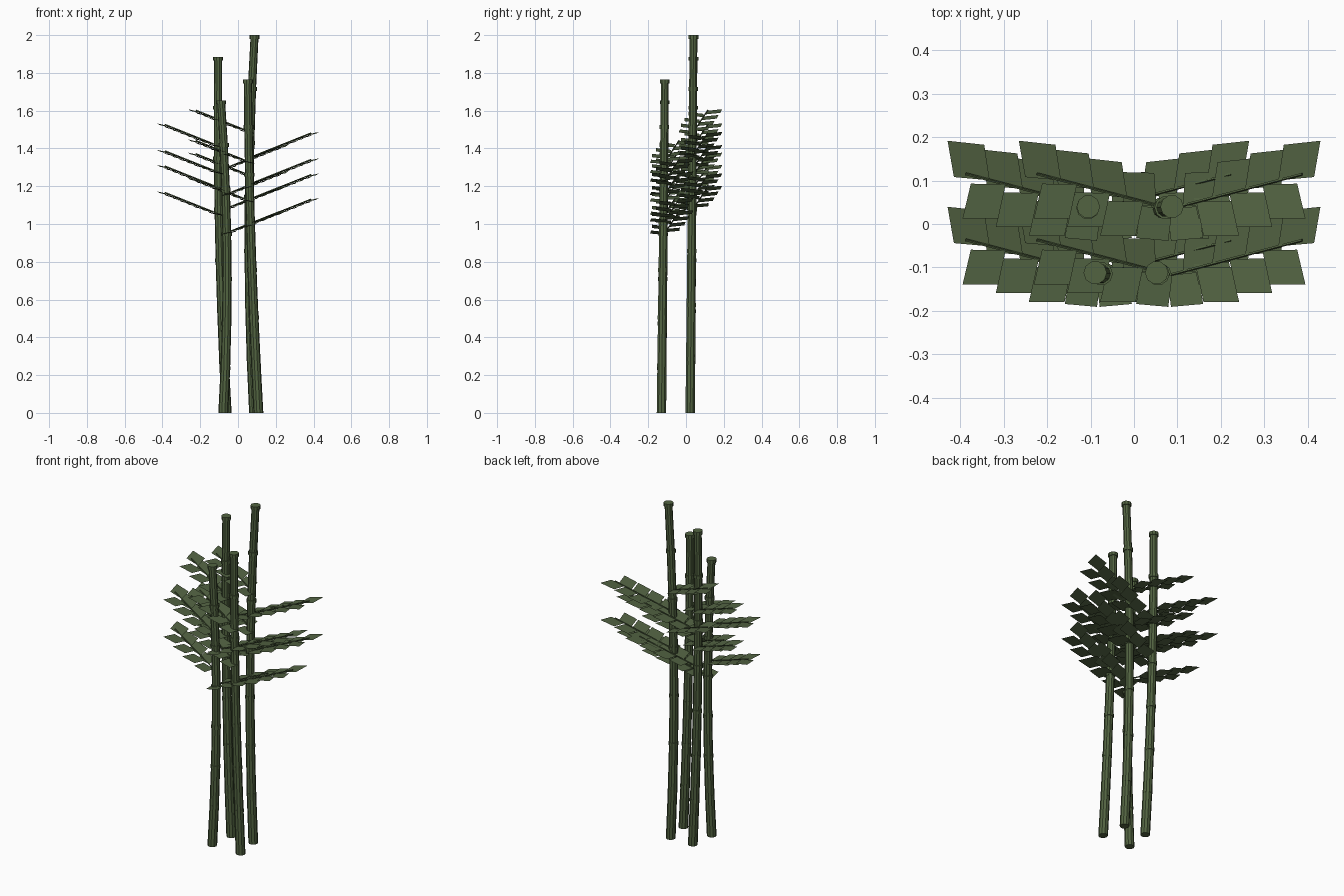
import bpy, bmesh, math
from mathutils import Vector

if "Cube" in bpy.data.objects:
    bpy.data.objects.remove(bpy.data.objects["Cube"])


def material(name, rgb):
    m = bpy.data.materials.new(name)
    m.diffuse_color = (*rgb, 1)
    m.use_nodes = True
    m.node_tree.nodes["Principled BSDF"].inputs["Base Color"].default_value = m.diffuse_color
    return m


STALK = material("stalk green", (0.085, 0.127, 0.053))
LEAF = material("leaf green", (0.085, 0.125, 0.055))


def finish(bm, name, mat):
    me = bpy.data.meshes.new(name)
    bm.to_mesh(me)
    bm.free()
    me.materials.append(mat)
    ob = bpy.data.objects.new(name, me)
    bpy.context.collection.objects.link(ob)
    return ob


def tube(bm, points, radii, sides):
    """Closed tube of horizontal rings along a path."""
    rings = []
    for p, r in zip(points, radii):
        rings.append([bm.verts.new((p[0] + r * math.cos(2 * math.pi * i / sides),
                                    p[1] + r * math.sin(2 * math.pi * i / sides), p[2]))
                      for i in range(sides)])
    for a, b in zip(rings, rings[1:]):
        for i in range(sides):
            j = (i + 1) % sides
            bm.faces.new((a[i], a[j], b[j], b[i]))
    bm.faces.new(rings[0][::-1])
    bm.faces.new(rings[-1])


def stalk(name, height, xs, y0, y1):
    """Seven-segment bamboo cane, bowed through three x positions, with node rings."""
    def at(z):
        t = z / height
        x = (xs[0] * (1 - t) * (1 - 2 * t) + xs[1] * 4 * t * (1 - t)
             + xs[2] * t * (2 * t - 1))
        return Vector((x, y0 + (y1 - y0) * t, z))

    def rad(z):
        return 0.0262 - 0.0050 * z / height

    bm = bmesh.new()
    nodes = [height * k / 7 for k in range(8)]
    nodes[-1] -= 0.01
    tube(bm, [at(z) for z in nodes], [rad(z) for z in nodes], 10)
    for z in nodes[1:]:
        c, r = at(z), 0.0268
        tube(bm, [c - Vector((0, 0, 0.01)), c + Vector((0, 0, 0.01))], [r, r], 10)
    finish(bm, name, STALK)


def frond(name, start, side):
    """Rising twig with four staggered pairs of broad diamond leaves."""
    run = Vector((0.305 * side, 0.08, 0.122))
    bm = bmesh.new()
    c, r = Vector(start), 0.0035
    u = run.normalized().cross(Vector((0, 0, 1))).normalized()
    v = u.cross(run.normalized())
    ends = [[bm.verts.new(p + r * (u * math.cos(a) + v * math.sin(a)))
             for a in (0, math.pi * .4, math.pi * .8, math.pi * 1.2, math.pi * 1.6)]
            for p in (c, c + run)]
    for i in range(5):
        j = (i + 1) % 5
        bm.faces.new((ends[0][i], ends[1][i], ends[1][j], ends[0][j]))
    bm.faces.new(ends[0])
    bm.faces.new(ends[1][::-1])
    bmesh.ops.recalc_face_normals(bm, faces=bm.faces)
    finish(bm, name + "_twig", STALK)

    bm = bmesh.new()
    for t, size in ((0.08, 0.84), (0.3, 1), (0.55, 1), (0.8, 1)):
        for dt, dx, dy in ((0.02, 0.097, 0.091), (-0.10, 0.099, -0.078)):
            base = c + run * (t + dt)
            axis = Vector((dx * side, dy, 0)) * size
            across = Vector((-axis.y, axis.x, 0)).normalized() * 0.051 * side
            # leaf rises outward, and the pair forms a shallow roof over the twig
            pts = [Vector(), axis * 0.49 - across, axis, axis * 0.49 + across]
            for p in pts:
                p.z = 0.22 * p.x * side + 0.07 * p.y * (1 if dy > 0 else -1)
            f = bm.faces.new([bm.verts.new(base + p) for p in pts])
            f.normal_update()
            if f.normal.z < 0:
                f.normal_flip()
    finish(bm, name + "_leaves", LEAF)


# canes: name, height, x at base / middle / top, y at base / top, nominal x, frond heights
canes = [("back_left", 1.885, (-0.060, -0.098, -0.105), 0.022, 0.040, -0.082,
          (1.075, 1.185, 1.29, 1.405)),
         ("back_right", 2.0, (0.085, 0.058, 0.088), 0.022, 0.040, 0.082,
          (1.14, 1.25, 1.36, 1.48)),
         ("front_right", 1.765, (0.108, 0.070, 0.052), -0.130, -0.112, 0.082,
          (1.01, 1.115, 1.22, 1.32)),
         ("front_left", 1.655, (-0.078, -0.058, -0.090), -0.130, -0.112, -0.082,
          (0.945, 1.045, 1.15, 1.265))]
for name, h, xs, y0, y1, nx, frond_zs in canes:
    stalk(name + "_stalk", h, xs, y0, y1)
    # four fronds alternate right and left up the cane
    for k, z in enumerate(frond_zs):
        frond(f"{name}_frond_{k + 1}", (nx, y0 + 0.013, z), 1 if k % 2 == 0 else -1)
